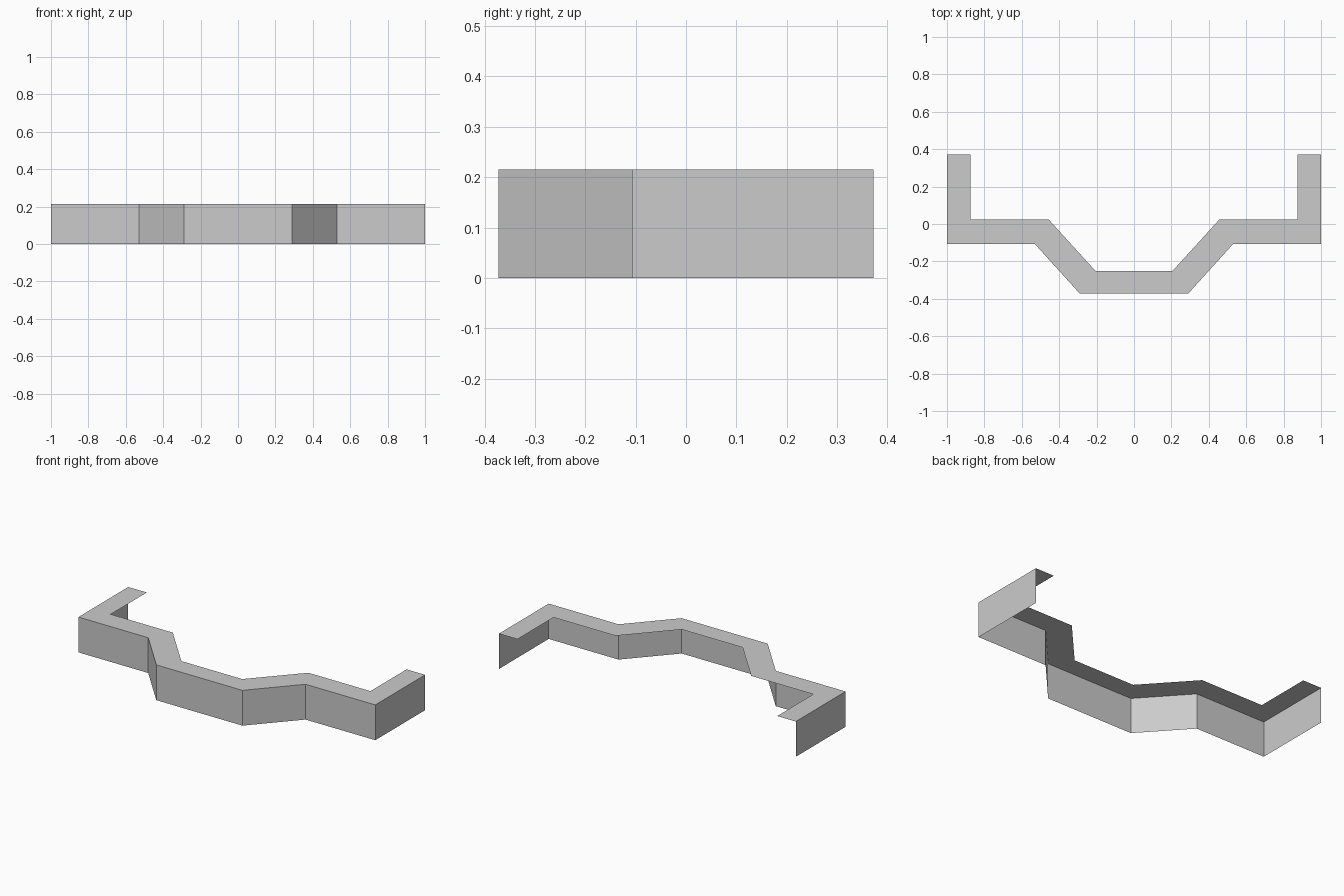
import bpy
import bmesh

cube = bpy.data.objects.get("Cube")
if cube:
    bpy.data.objects.remove(cube, do_unlink=True)

HEIGHT = 0.215

# Plain grey finish
grey = bpy.data.materials.new("plain grey")
grey.use_nodes = True
colour = (0.6, 0.6, 0.6, 1)
grey.diffuse_color = colour
grey.node_tree.nodes["Principled BSDF"].inputs["Base Color"].default_value = colour


def mirrored(half):
    """Complete a plan path from its -x half."""
    return half + [(-x, y) for x, y in reversed(half)]


# Plan of the outer wall line and of the ledge's inner edge
outer = mirrored([(-1, 0.372), (-1, -0.107), (-0.53, -0.107), (-0.29, -0.372)])
inner = mirrored([(-0.875, 0.372), (-0.875, 0.025), (-0.457, 0.025), (-0.205, -0.252)])

bm = bmesh.new()


def row(path, z):
    return [bm.verts.new((x, y, z)) for x, y in path]


def strip(a, b):
    """Quads between two matching rows of vertices."""
    for i in range(len(a) - 1):
        bm.faces.new((a[i], a[i + 1], b[i + 1], b[i]))


# Open sheet: outer wall and flat top, with no inner wall, ends or base
foot = row(outer, 0)
rim = row(outer, HEIGHT)
lip = row(inner, HEIGHT)
strip(foot, rim)
strip(rim, lip)

mesh = bpy.data.meshes.new("bay_parapet")
bm.to_mesh(mesh)
bm.free()
mesh.materials.append(grey)
parapet = bpy.data.objects.new("bay_parapet", mesh)
bpy.context.collection.objects.link(parapet)
